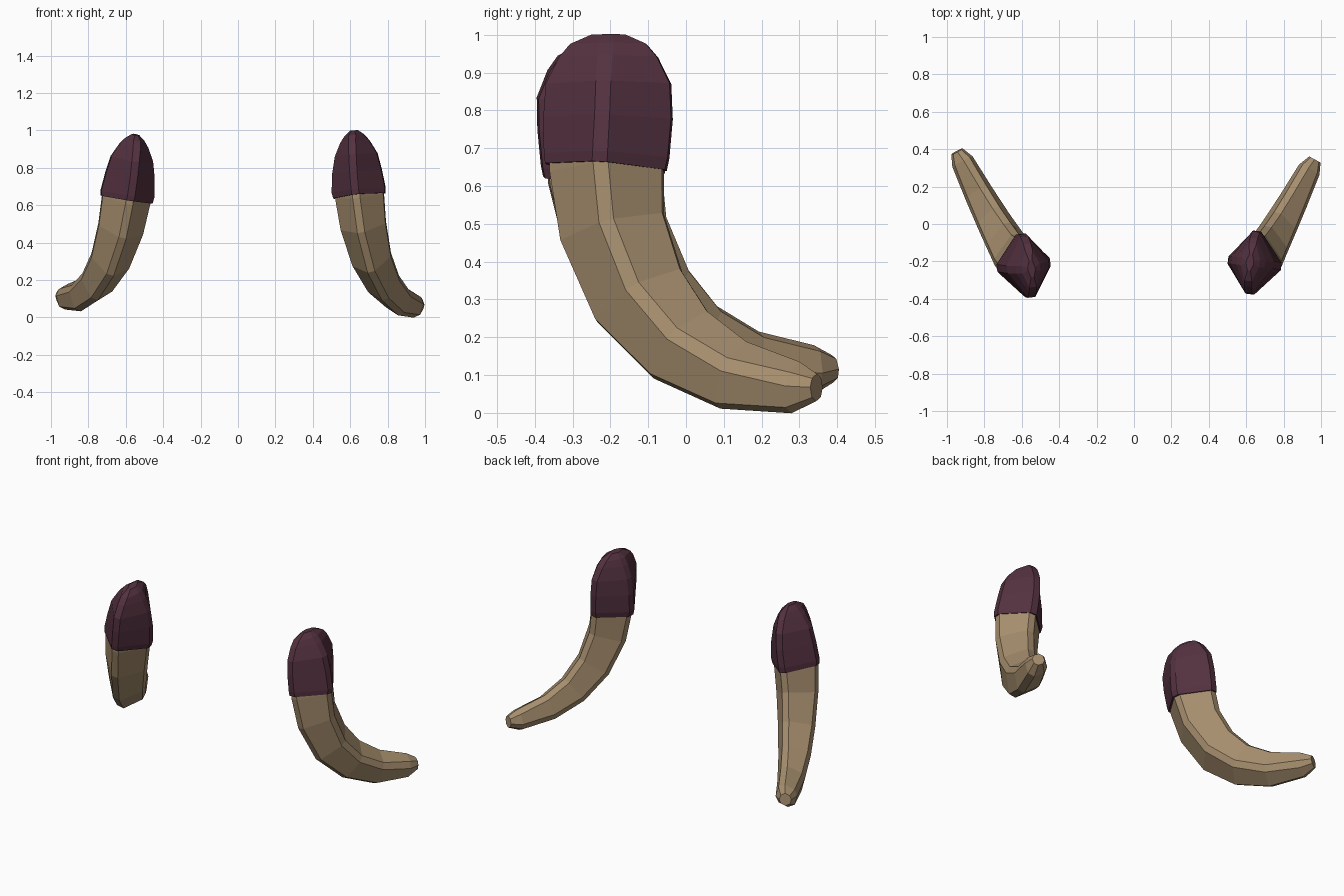
import bpy, bmesh, math
from mathutils import Vector, Matrix

cube = bpy.data.objects.get("Cube")
if cube:
    bpy.data.objects.remove(cube)


def material(name, rgb):
    mat = bpy.data.materials.new(name)
    mat.use_nodes = True
    mat.diffuse_color = (*rgb, 1)
    bsdf = mat.node_tree.nodes["Principled BSDF"]
    bsdf.inputs["Base Color"].default_value = (*rgb, 1)
    bsdf.inputs["Roughness"].default_value = 0.8
    return mat


bone = material("tan_bone", (0.38, 0.27, 0.155))
plum = material("dark_plum", (0.088, 0.031, 0.05))

# Rings from top to bottom: x, y, z, half depth, half width
HORN = [
    (0.647, -0.21, 0.70, 0.150, 0.130),
    (0.650, -0.21, 0.65, 0.150, 0.130),
    (0.670, -0.195, 0.49, 0.140, 0.122),
    (0.715, -0.125, 0.31, 0.130, 0.107),
    (0.778, -0.015, 0.18, 0.112, 0.092),
    (0.853, 0.125, 0.10, 0.093, 0.076),
    (0.937, 0.29, 0.067, 0.066, 0.058),
    (0.967, 0.345, 0.067, 0.034, 0.032),
]
CAP = [
    (0.620, -0.205, 1.00, 0.045, 0.020),
    (0.622, -0.205, 0.975, 0.100, 0.050),
    (0.625, -0.205, 0.94, 0.130, 0.077),
    (0.632, -0.205, 0.87, 0.165, 0.113),
    (0.637, -0.206, 0.78, 0.170, 0.132),
    (0.645, -0.21, 0.68, 0.165, 0.144),
    (0.648, -0.212, 0.65, 0.160, 0.139),
]
PIVOT = Vector((0.65, -0.21, 0.65))


def loft(name, rings, mat, transform):
    """Sweep a diamond section with clipped corners along the ring centres."""
    bm = bmesh.new()
    centres = [Vector(r[:3]) for r in rings]
    tangent = Vector((0, 0, -1))
    front = Vector((-0.12, -0.99, 0)).normalized()
    loops = []
    for i, (c, r) in enumerate(zip(centres, rings)):
        ahead = centres[min(i + 1, len(rings) - 1)]
        behind = centres[max(i - 1, 0)]
        new = (ahead - behind).normalized()
        front = tangent.rotation_difference(new) @ front
        tangent = new
        side = tangent.cross(front)
        a, b = r[3:]
        k = min(0.02, b * 0.4)
        section = [(a, k), (k, b), (-k, b), (-a, k),
                   (-a, -k), (-k, -b), (k, -b), (a, -k)]
        loops.append([bm.verts.new(c + front * u + side * v) for u, v in section])
    for top, low in zip(loops, loops[1:]):
        for j in range(8):
            n = (j + 1) % 8
            bm.faces.new((top[j], top[n], low[n], low[j]))
    bm.faces.new(loops[0])
    bm.faces.new(loops[-1])
    bm.transform(transform)
    bmesh.ops.recalc_face_normals(bm, faces=bm.faces)
    mesh = bpy.data.meshes.new(name)
    bm.to_mesh(mesh)
    bm.free()
    mesh.materials.append(mat)
    obj = bpy.data.objects.new(name, mesh)
    bpy.context.collection.objects.link(obj)


# The right horn mirrors the left one, with its tip lifted slightly
lift = Matrix.Rotation(math.radians(6), 4, Vector((0.83, 0.55, 0)))
mirror = Matrix.Diagonal((-1, 1, 1, 1))
right = (Matrix.Translation((-0.598, -0.215, 0.63)) @ lift @ mirror
         @ Matrix.Translation(-PIVOT))

for side_name, place in (("left", Matrix.Identity(4)), ("right", right)):
    loft(side_name + "_horn", HORN, bone, place)
    loft(side_name + "_cap", CAP, plum, place)
